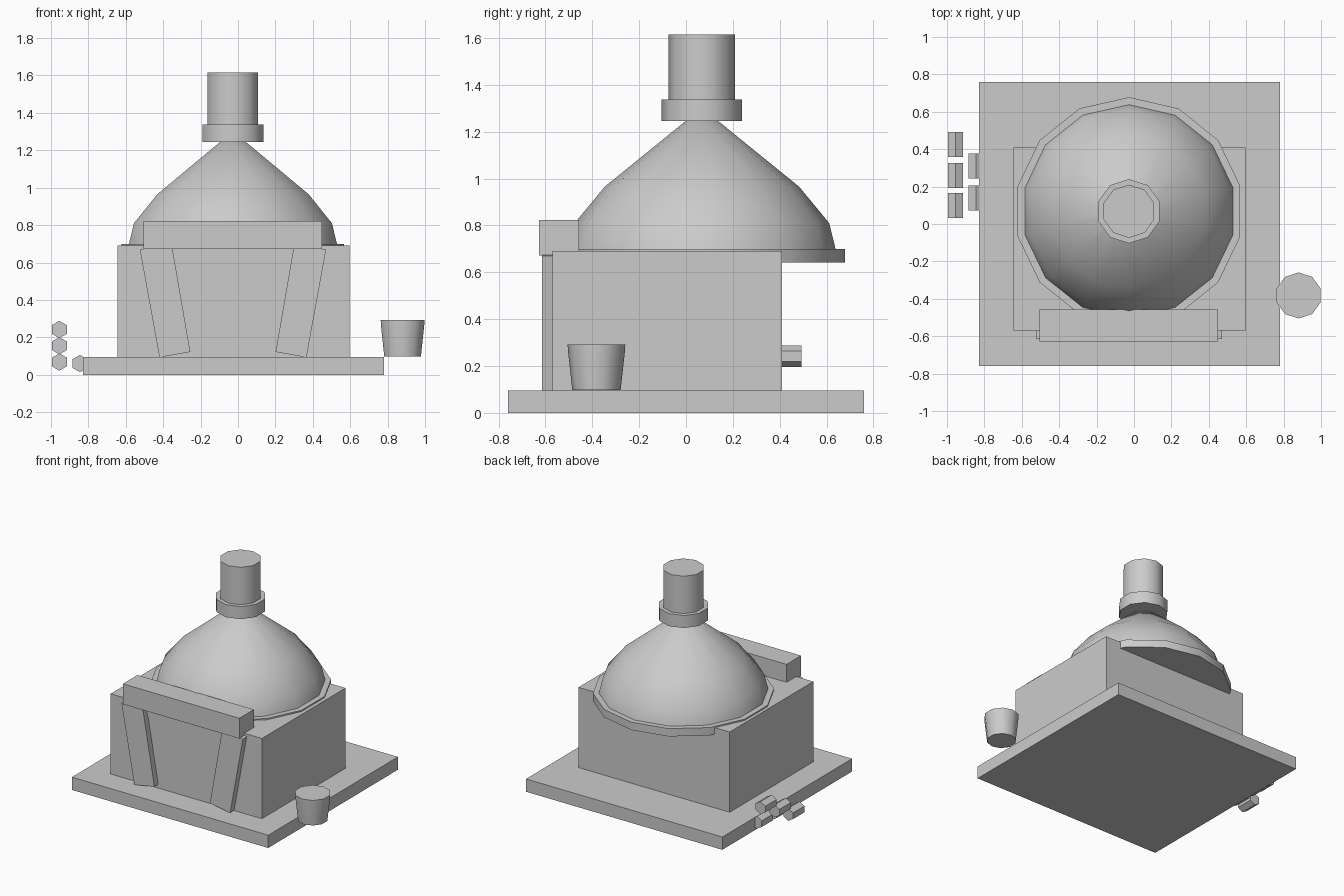
import bpy, bmesh, math
from mathutils import Matrix

if "Cube" in bpy.data.objects:
    bpy.data.objects.remove(bpy.data.objects["Cube"])


def add_mesh(name, verts, faces, smooth=False):
    me = bpy.data.meshes.new(name)
    me.from_pydata(verts, [], faces)
    bm = bmesh.new()
    bm.from_mesh(me)
    bmesh.ops.recalc_face_normals(bm, faces=bm.faces)
    bm.to_mesh(me)
    bm.free()
    ob = bpy.data.objects.new(name, me)
    bpy.context.collection.objects.link(ob)
    if smooth:
        bpy.ops.object.select_all(action='DESELECT')
        ob.select_set(True)
        bpy.context.view_layer.objects.active = ob
        bpy.ops.object.shade_smooth_by_angle(angle=math.radians(40))
    return ob


def prism(name, outline, y0, y1):
    """Extrude an x/z outline along y."""
    n = len(outline)
    verts = [(x, y, z) for y in (y0, y1) for x, z in outline]
    faces = [tuple(range(n)), tuple(range(n, 2 * n))]
    faces += [(i, (i + 1) % n, n + (i + 1) % n, n + i) for i in range(n)]
    return add_mesh(name, verts, faces)


def box(name, x0, x1, y0, y1, z0, z1):
    return prism(name, [(x0, z0), (x1, z0), (x1, z1), (x0, z1)], y0, y1)


def lathe(name, profile, sides, cx, cy):
    """Closed solid from (radius, z) rings, with a corner on the +y axis."""
    verts, faces = [], []
    for r, z in profile:
        for i in range(sides):
            a = 2 * math.pi * i / sides
            verts.append((cx + r * math.sin(a), cy + r * math.cos(a), z))
    for k in range(len(profile) - 1):
        for i in range(sides):
            j = (i + 1) % sides
            a, b = k * sides, (k + 1) * sides
            faces.append((a + i, a + j, b + j, b + i))
    faces.append(tuple(range(sides)))
    faces.append(tuple(range(len(verts) - sides, len(verts))))
    return add_mesh(name, verts, faces, smooth=True)


# Slab and oven body
box("base_slab", -0.83, 0.78, -0.76, 0.76, 0, 0.095)
box("oven_body", -0.645, 0.595, -0.57, 0.41, 0.09, 0.69)

# Domed roof with its flange
CX, CY = -0.027, 0.068
lathe("dome_flange", [(0.61, 0.642), (0.61, 0.70)], 14, CX, CY)
lathe("dome", [(0.575, 0.68), (0.57, 0.70), (0.543, 0.81), (0.415, 0.965), (0.07, 1.245)], 14, CX, CY)

# Chimney
lathe("chimney_collar", [(0.172, 1.245), (0.172, 1.338)], 10, CX, CY)
lathe("chimney_pipe", [(0.142, 1.32), (0.142, 1.615)], 10, CX, CY)

# Doorway: slanted jambs mirrored about the doorway centre, lintel and trim
jamb = [(-0.498, 0.67), (-0.328, 0.70), (-0.228, 0.122), (-0.393, 0.093)]
for side, s in (("left", 1), ("right", -1)):
    prism(side + "_jamb", [(CX + s * x, z) for x, z in jamb], -0.615, -0.55)
box("lintel", -0.505, 0.45, -0.627, -0.457, 0.672, 0.823)
box("doorway_trim", -0.36, 0.31, -0.574, -0.54, 0.595, 0.65)

# Bucket
lathe("bucket", [(0.103, 0.097), (0.122, 0.268), (0.123, 0.292)], 10, 0.88, -0.382)

# Firewood: hexagonal logs lying along y
logs = [(-0.955, 0.425, 0.242), (-0.955, 0.26, 0.155), (-0.955, 0.1, 0.068),
        (-0.845, 0.31, 0.06), (-0.845, 0.138, 0.06)]
for n, (x, y, z) in enumerate(logs):
    ring = [(x + 0.046 * math.sin(math.pi / 3 * k), z + 0.046 * math.cos(math.pi / 3 * k)) for k in range(6)]
    prism("log_%d" % (n + 1), ring, y - 0.067, y + 0.067)
